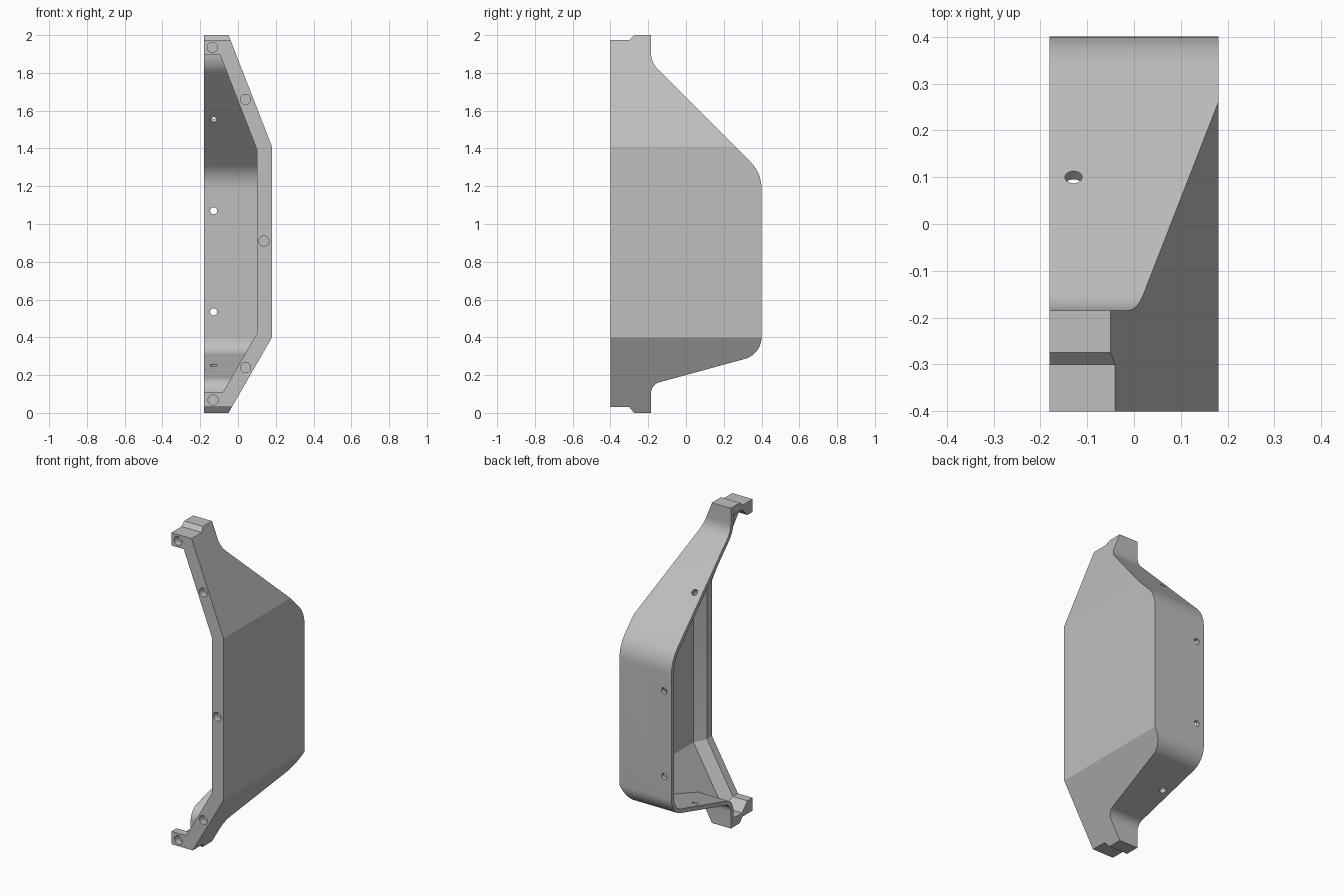
import bpy, bmesh, math
from mathutils import Vector, Matrix

cube = bpy.data.objects.get("Cube")
if cube:
    bpy.data.objects.remove(cube)

WALL, RIM = 0.025, 0.08
LEFT, BACK, STEP = -0.18, 0.4, -0.185

grey = bpy.data.materials.new("light_grey")
grey.use_nodes = True
grey.diffuse_color = (0.52, 0.52, 0.52, 1)
grey.node_tree.nodes["Principled BSDF"].inputs["Base Color"].default_value = (0.52, 0.52, 0.52, 1)


def offset(points, t):
    """Move every edge of a counter-clockwise outline inward by t."""
    pts = [Vector(p) for p in points]
    out = []
    for i, p in enumerate(pts):
        d1 = (p - pts[i - 1]).normalized()
        d2 = (pts[(i + 1) % len(pts)] - p).normalized()
        n1, n2 = Vector((-d1.y, d1.x)), Vector((-d2.y, d2.x))
        out.append(p + (n1 + n2) * t / (1 + n1.dot(n2)))
    return out


def fillet(points, radii, steps=12):
    """Round the corners whose index is in radii."""
    pts = [Vector(p) for p in points]
    out = []
    for i, p in enumerate(pts):
        r = radii.get(i, 0)
        if not r:
            out.append(p)
            continue
        d1 = (p - pts[i - 1]).normalized()
        d2 = (pts[(i + 1) % len(pts)] - p).normalized()
        turn = math.atan2(d1.x * d2.y - d1.y * d2.x, d1.dot(d2))
        start = p - d1 * r * math.tan(abs(turn) / 2)
        centre = p + (d2 - d1).normalized() * r / math.cos(turn / 2)
        for k in range(steps + 1):
            out.append(centre + Matrix.Rotation(turn * k / steps, 2) @ (start - centre))
    return out


def loft(name, rings):
    """Closed solid through rings that share one point count."""
    bm = bmesh.new()
    loops = [[bm.verts.new(p) for p in ring] for ring in rings]
    n = len(loops[0])
    for a, b in zip(loops, loops[1:]):
        for i in range(n):
            j = (i + 1) % n
            bm.faces.new((a[i], a[j], b[j], b[i]))
    bm.faces.new(loops[0])
    bm.faces.new(loops[-1])
    bmesh.ops.recalc_face_normals(bm, faces=bm.faces[:])
    mesh = bpy.data.meshes.new(name)
    bm.to_mesh(mesh)
    bm.free()
    mesh.materials.append(grey)
    obj = bpy.data.objects.new(name, mesh)
    bpy.context.collection.objects.link(obj)
    return obj


def along_x(name, profile, x0, x1):
    return loft(name, [[(x, p[0], p[1]) for p in profile] for x in (x0, x1)])


def along_y(name, sections):
    return loft(name, [[(p[0], y, p[1]) for p in ring] for y, ring in sections])


def drill(name, centre, axis, radius, length):
    bm = bmesh.new()
    turn = Vector(axis).to_track_quat('Z', 'Y').to_matrix().to_4x4()
    bmesh.ops.create_cone(bm, cap_ends=True, segments=32, radius1=radius, radius2=radius,
                          depth=length, matrix=Matrix.Translation(centre) @ turn)
    mesh = bpy.data.meshes.new(name)
    bm.to_mesh(mesh)
    bm.free()
    mesh.materials.append(grey)
    obj = bpy.data.objects.new(name, mesh)
    bpy.context.collection.objects.link(obj)
    return obj


def combine(obj, tool, operation):
    """Apply a boolean and discard the tool."""
    tool.hide_render = True
    mod = obj.modifiers.new("cut", 'BOOLEAN')
    mod.object, mod.operation, mod.solver = tool, operation, 'EXACT'
    bpy.context.view_layer.update()
    result = obj.evaluated_get(bpy.context.evaluated_depsgraph_get())
    mesh = bpy.data.meshes.new_from_object(result)
    obj.modifiers.clear()
    obj.data = mesh
    bpy.data.objects.remove(tool)


def plan(bottom, top, left):
    """Front outline: upright side with two slanted ends cut at bottom and top."""
    low_x = -0.05 + bottom * 0.23 / 0.4
    high_x = -0.05 + (2 - top) * 0.23 / 0.59
    return [(left, bottom), (low_x, bottom), (0.18, 0.4), (0.18, 1.41), (high_x, top), (left, top)]


def side(lower, upper, t=0):
    """Side outline with rounded back; lower and upper are its front ends."""
    middle = [(STEP, 0.15), (BACK, 0.31), (BACK, 1.27), (STEP, 1.855)]
    n = len(lower)
    radii = {n: 0.06 + t, n + 1: 0.12 - t, n + 2: 0.2 - t, n + 3: 0.12 + t}
    return fillet(offset(lower + middle + upper, t), radii)


# Outer body: front outline crossed with the side outline
shell = along_y("half_housing", [(y, plan(-0.1, 2.1, LEFT)) for y in (-0.6, 0.6)])
outer = side([(-0.4, 0.03), (-0.3, 0.03), (-0.275, 0), (STEP, 0)],
             [(STEP, 2), (-0.275, 2), (-0.3, 1.975), (-0.4, 1.975)])
combine(shell, along_x("side_outline", outer, -0.5, 0.5), 'INTERSECT')

# Cavity: narrow behind the front rim, widening by a chamfer to the thin wall
base = plan(0.03, 1.975, -0.6)
narrow, wide = offset(base, RIM), offset(base, WALL)
chamfer = RIM - WALL
cavity = along_y("cavity", [(-0.5, narrow), (-0.35, narrow), (-0.35 + chamfer, wide), (0.5, wide)])
inner = side([(-0.8, -1), (STEP, -1)], [(STEP, 3), (-0.8, 3)], WALL)
combine(cavity, along_x("cavity_side", inner, -0.9, 0.5), 'INTERSECT')
combine(shell, cavity, 'DIFFERENCE')

# Blind holes in the front rim
for x, z in [(-0.135, 1.935), (0.04, 1.66), (0.137, 0.91), (0.04, 0.24), (-0.132, 0.068)]:
    combine(shell, drill("rim_hole", (x, -0.41, z), (0, 1, 0), 0.027, 0.1), 'DIFFERENCE')

# Screw holes through the back and the two slanted walls
for y, z, axis in [(0.39, 1.07, (0, 1, 0)), (0.39, 0.535, (0, 1, 0)),
                   (0.1, 1.57, (0, 1, 1)), (0.1, 0.228, (0, 0.16, -0.585))]:
    combine(shell, drill("wall_hole", (-0.129, y, z), axis, 0.0185, 0.14), 'DIFFERENCE')

# Smooth the rounded parts, keep the edges sharp
bpy.ops.object.select_all(action='DESELECT')
shell.select_set(True)
bpy.context.view_layer.objects.active = shell
bpy.ops.object.shade_smooth_by_angle(angle=math.radians(20))
